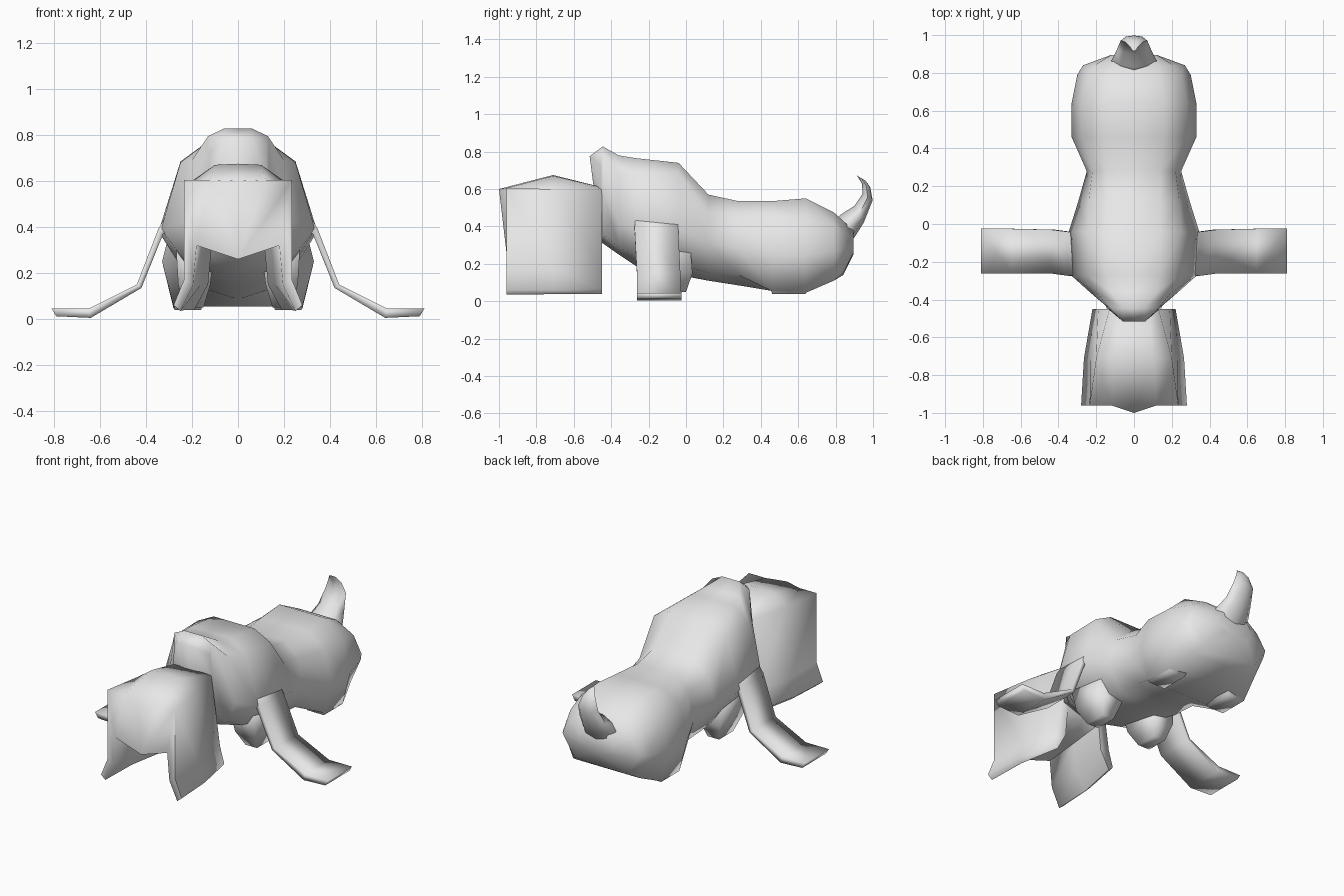
import bpy, bmesh, math

if "Cube" in bpy.data.objects:
    bpy.data.objects.remove(bpy.data.objects["Cube"])

grey = bpy.data.materials.new("light_grey")
grey.diffuse_color = (0.8, 0.8, 0.8, 1)
grey.use_nodes = True
grey.node_tree.nodes["Principled BSDF"].inputs["Base Color"].default_value = grey.diffuse_color


def finish(name, bm, angle):
    """Turn a half shell into a mirrored, shaded object."""
    bmesh.ops.recalc_face_normals(bm, faces=bm.faces)
    mesh = bpy.data.meshes.new(name)
    bm.to_mesh(mesh)
    bm.free()
    mesh.materials.append(grey)
    ob = bpy.data.objects.new(name, mesh)
    bpy.context.collection.objects.link(ob)
    bpy.ops.object.select_all(action='DESELECT')
    ob.select_set(True)
    bpy.context.view_layer.objects.active = ob
    mod = ob.modifiers.new("mirror", 'MIRROR')
    mod.merge_threshold = 0.0005
    bpy.ops.object.modifier_apply(modifier=mod.name)
    # make outward normals consistent on the joined shell
    bm = bmesh.new()
    bm.from_mesh(mesh)
    bmesh.ops.recalc_face_normals(bm, faces=bm.faces)
    bm.to_mesh(mesh)
    bm.free()
    bpy.ops.object.shade_smooth_by_angle(angle=math.radians(angle))
    return ob


def loft(name, rings, caps, closed=False, angle=100):
    """Skin matching rings of 3D points; caps are index tuples on both ends."""
    bm = bmesh.new()
    vs = [[bm.verts.new(p) for p in ring] for ring in rings]
    n = len(rings[0])
    for a, b in zip(vs, vs[1:]):
        for i in range(n if closed else n - 1):
            j = (i + 1) % n
            bm.faces.new((a[i], a[j], b[j], b[i]))
    for end in (vs[0], vs[-1]):
        for cap in caps:
            bm.faces.new([end[i] for i in cap])
    return finish(name, bm, angle)


def section(y, top, back, shoulder, side, low, bottom):
    """Half body section: flat back, shoulder, widest point, low edge, belly."""
    return [(0, y, top), (back, y, top), *((x, y, z) for x, z in (shoulder, side, low)),
            (0, y, bottom)]


# Body: half sections from the crest at the front to the rump
body = [section(*s) for s in (
    (-.456, .775, .06, (.125, .73), (.13, .6), (.14, .36), .315),
    (-.445, .828, .06, (.13, .795), (.135, .59), (.145, .36), .31),
    (-.36, .78, .12, (.2, .69), (.235, .42), (.18, .29), .25),
    (-.27, .765, .14, (.25, .68), (.335, .39), (.22, .24), .19),
    (-.04, .74, .14, (.25, .685), (.345, .38), (.22, .2), .14),
    (.12, .57, .14, (.24, .48), (.295, .32), (.2, .15), .11),
    (.28, .535, .14, (.22, .45), (.25, .28), (.2, .14), .085),
    (.46, .535, .16, (.28, .45), (.33, .25), (.28, .055), .055),
    (.64, .55, .16, (.28, .44), (.33, .25), (.28, .045), .08),
    (.79, .475, .13, (.25, .41), (.3, .27), (.23, .11), .11),
    (.84, .43, .13, (.21, .37), (.27, .28), (.19, .15), .14),
    (.895, .38, .08, (.12, .33), (.12, .29), (.08, .26), .25))]
for i in (0, 1):                  # pull the crest lip forward
    x, y, z = body[0][i]
    body[0][i] = (x, -.515, z)
loft("body", body, [(0, 1, 2, 3, 4, 5)], angle=75)

# Head: a block with two hanging side flaps that flare out at the hem
head = [[(x, y, z) for x, z in pts] for y, pts in (
    (-.96, [(0, .6), (.12, .605), (.235, .605), (.235, .17), (.28, .06),
            (.25, .035), (.195, .15), (.18, .32), (0, .26)]),
    (-.71, [(0, .675), (.1, .67), (.2, .6), (.23, .17), (.265, .06),
            (.24, .038), (.16, .15), (.145, .31), (0, .28)]),
    (-.45, [(0, .61), (.08, .61), (.13, .6), (.19, .17), (.22, .065),
            (.19, .04), (.13, .15), (.115, .31), (0, .31)]))]
head[0][0] = (0, -1.0, .6)       # nose ridge
loft("head", head, [(0, 1, 2, 7, 8), (2, 3, 6, 7), (3, 4, 5, 6)], angle=88)

# Side arms: thin bent strips reaching out to flat feet
arm = [[(x, y0, zt), (x, y1, zt), (xb, y1, zb), (xb, y0, zb)] for x, zt, xb, zb, y0, y1 in (
    (.21, .62, .15, .45, -.25, -.06),
    (.345, .395, .325, .37, -.275, -.042),
    (.44, .15, .42, .135, -.262, -.03),
    (.65, .045, .64, .005, -.262, -.025),
    (.81, .045, .79, .012, -.262, -.025))]
loft("side_arm", arm, [(0, 1, 2, 3)], closed=True, angle=120)


def leg(name, levels):
    """Tapered stub from (z, x0, x1, y0, y1) levels."""
    rings = [[(x0, y0, z), (x1, y0, z), (x1, y1, z), (x0, y1, z)]
             for z, x0, x1, y0, y1 in levels]
    loft(name, rings, [(0, 1, 2, 3)], closed=True, angle=120)


# Short legs under the chest and the rump
leg("front_leg", [(.32, .10, .27, -.24, .02), (.15, .12, .26, -.2, .035),
                  (.05, .15, .23, -.14, 0)])
leg("hind_leg", [(.2, .13, .29, .43, .7), (.12, .14, .285, .44, .67),
                 (.04, .16, .275, .46, .64)])

# Tail: half sections along an upward curl (inner y z, outer y z, half width)
tail = []
for yi, zi, yo, zo, w in ((.78, .42, .86, .3, .11), (.83, .465, .9, .34, .12),
                          (.9, .51, .95, .42, .09), (.945, .575, .998, .54, .07),
                          (.94, .63, .985, .61, .045), (.914, .672, .96, .645, .02)):
    ym, zm = (yi + yo) / 2, (zi + zo) / 2
    tail.append([(0, yi, zi), (w * .6, yi * .6 + ym * .4, zi * .6 + zm * .4),
                 (w, ym, zm), (w * .6, yo * .8 + ym * .2, zo * .8 + zm * .2),
                 (0, yo, zo)])
loft("tail", tail, [(0, 1, 2, 3, 4)])
